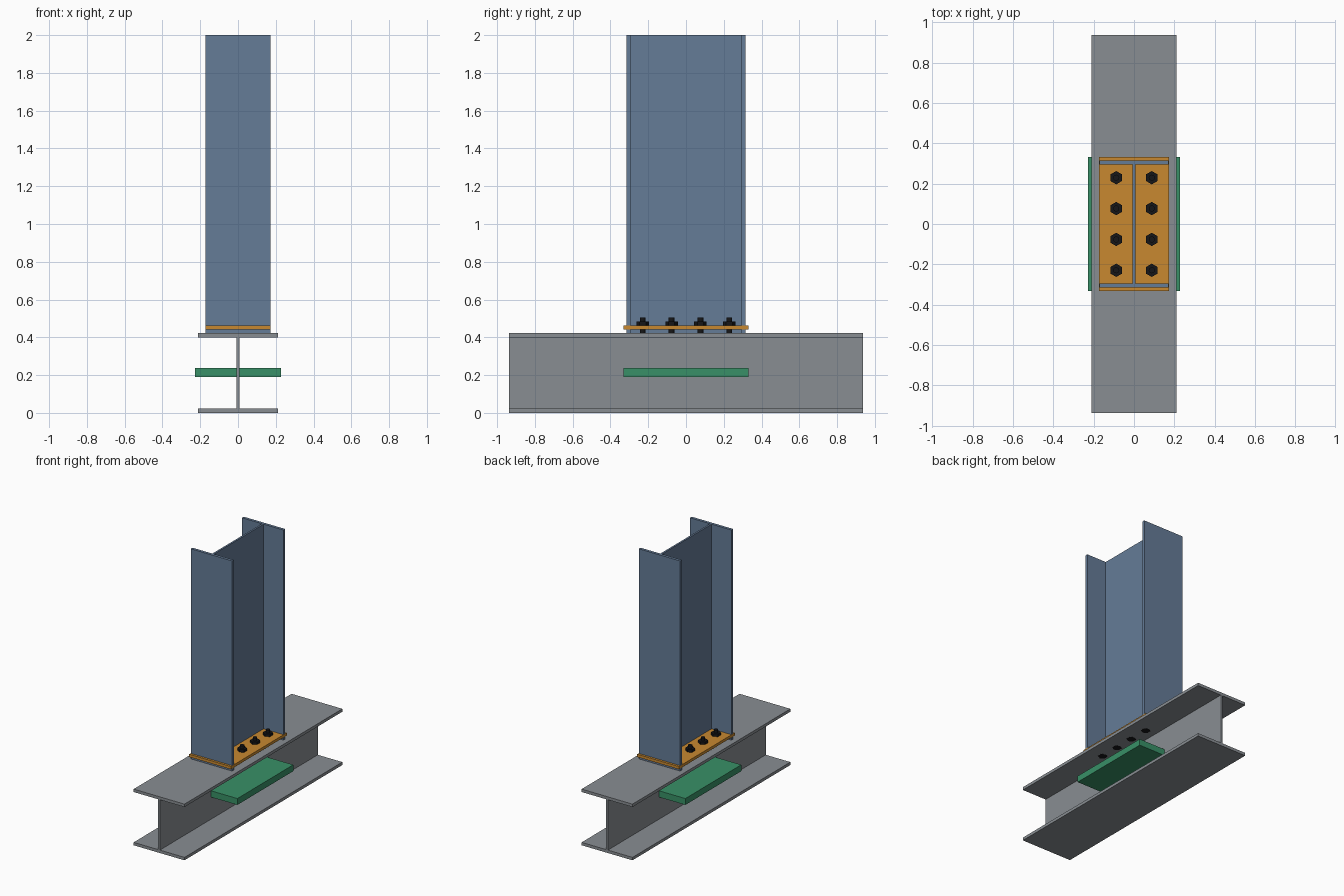
import bpy
import bmesh
from math import sin, cos, pi
from mathutils import Matrix, Vector

cube = bpy.data.objects.get("Cube")
if cube:
    bpy.data.objects.remove(cube, do_unlink=True)


def material(name, rgb):
    mat = bpy.data.materials.new(name)
    mat.use_nodes = True
    mat.diffuse_color = (*rgb, 1)
    bsdf = next(n for n in mat.node_tree.nodes if n.type == 'BSDF_PRINCIPLED')
    bsdf.inputs["Base Color"].default_value = (*rgb, 1)
    bsdf.inputs["Roughness"].default_value = 0.6
    return mat


def add_prism(bm, profile, bottom, top, centre=(0, 0)):
    """Extrude a closed xy outline from bottom to top."""
    face = bm.faces.new([bm.verts.new((x + centre[0], y + centre[1], bottom))
                         for x, y in profile])
    result = bmesh.ops.extrude_face_region(bm, geom=[face], use_keep_orig=True)
    moved = [v for v in result["geom"] if isinstance(v, bmesh.types.BMVert)]
    bmesh.ops.translate(bm, verts=moved, vec=Vector((0, 0, top - bottom)))


def finish(bm, name, mat):
    bmesh.ops.recalc_face_normals(bm, faces=bm.faces)
    mesh = bpy.data.meshes.new(name)
    bm.to_mesh(mesh)
    bm.free()
    mesh.materials.append(mat)
    obj = bpy.data.objects.new(name, mesh)
    bpy.context.collection.objects.link(obj)
    return obj


def prism(name, profile, bottom, top, mat):
    bm = bmesh.new()
    add_prism(bm, profile, bottom, top)
    return finish(bm, name, mat)


def rectangle(x0, x1, y0, y1):
    return [(x0, y0), (x1, y0), (x1, y1), (x0, y1)]


def i_section(width, depth, flange, web):
    """Outline of an I-section, flanges facing -y and +y."""
    w, d, t = width / 2, depth / 2, web / 2
    inner = d - flange
    half = [(w, -d), (w, -inner), (t, -inner), (t, inner), (w, inner), (w, d)]
    return half + [(-x, y) for x, y in reversed(half)]


def polygon(radius, sides):
    return [(radius * sin(2 * pi * i / sides), radius * cos(2 * pi * i / sides))
            for i in range(sides)]


beam_steel = material("beam_steel", (0.25, 0.27, 0.29))
column_steel = material("column_steel", (0.13, 0.20, 0.31))
plate_orange = material("plate_orange", (0.58, 0.25, 0.03))
stiffener_green = material("stiffener_green", (0.04, 0.28, 0.135))
bolt_black = material("bolt_black", (0.008, 0.008, 0.009))

beam_height, beam_length, beam_web = 0.422, 1.874, 0.014
plate_bottom, plate_top = 0.442, 0.463
beam_flange = 0.022

# Horizontal beam, laid along y
beam = prism("beam", i_section(0.422, beam_height, beam_flange, beam_web),
             -beam_length / 2, beam_length / 2, beam_steel)
beam.data.transform(Matrix.Translation((0, 0, beam_height / 2))
                    @ Matrix.Rotation(pi / 2, 4, 'X'))

# Column and its end plate
prism("column", i_section(0.344, 0.63, 0.021, 0.014), beam_height, 2.0, column_steel)
prism("end_plate", rectangle(-0.173, 0.173, -0.332, 0.332),
      plate_bottom, plate_top, plate_orange)

# Stiffeners on both sides of the beam web
for side, sign in (("left", 1), ("right", -1)):
    prism("stiffener_" + side,
          rectangle(sign * beam_web / 2, sign * 0.227, -0.332, 0.332),
          0.189, 0.237, stiffener_green)

# Two rows of bolts: head in the flange, shank, nut on the plate
underside = beam_height - beam_flange
for side, sign in (("left", 1), ("right", -1)):
    for i in range(4):
        centre = (sign * 0.088, -0.2295 + i * 0.153)
        bm = bmesh.new()
        add_prism(bm, polygon(0.033, 6), underside - 0.001, underside + 0.018, centre)
        add_prism(bm, polygon(0.015, 16), underside, 0.505, centre)
        add_prism(bm, polygon(0.033, 6), plate_top, 0.483, centre)
        finish(bm, f"bolt_{side}_{i + 1}", bolt_black)
